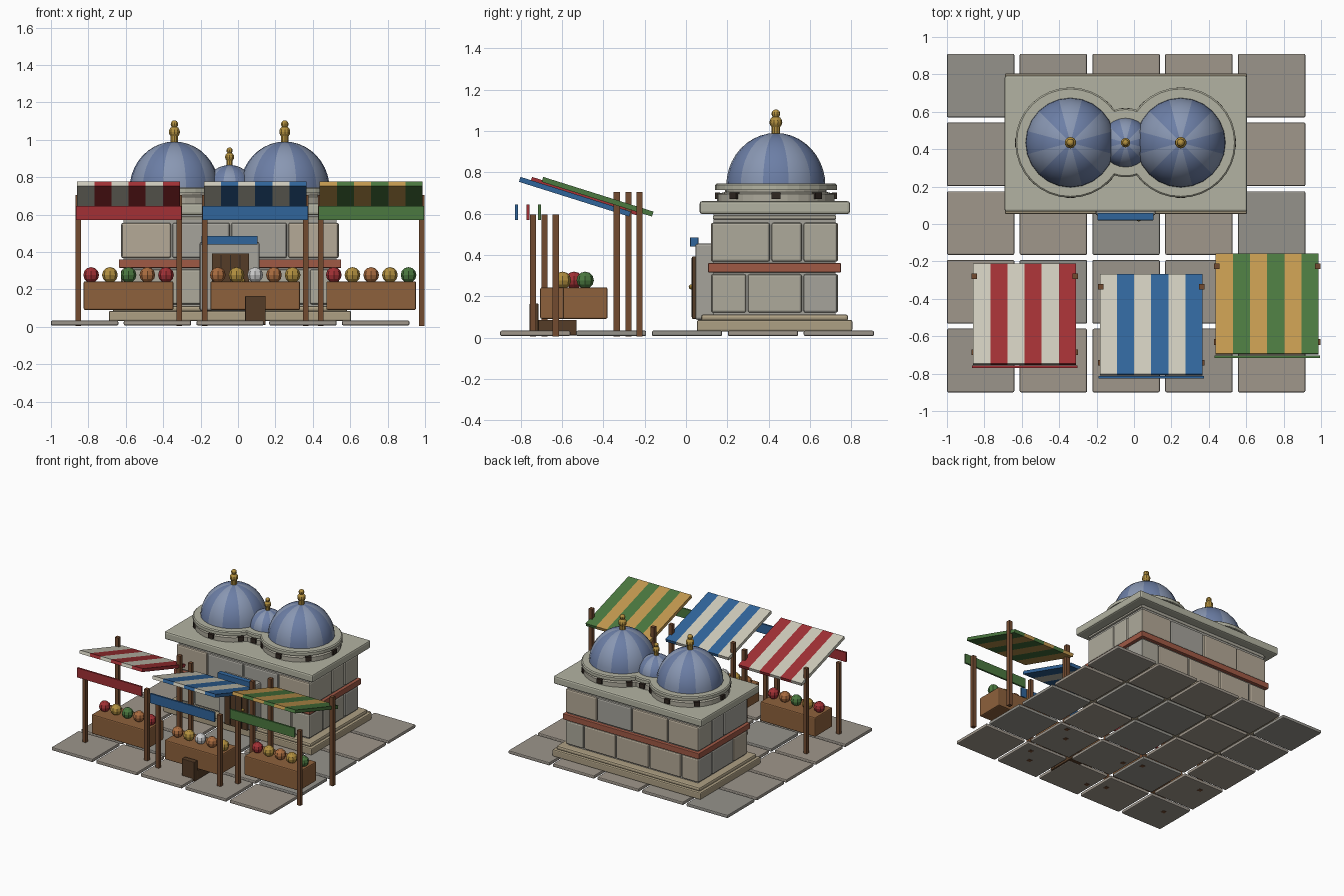
import bpy, bmesh, math, random
from mathutils import Matrix

if "Cube" in bpy.data.objects:
    bpy.data.objects.remove(bpy.data.objects["Cube"])
random.seed(3)

def mat(name, r, g, b):
    m = bpy.data.materials.new(name)
    m.diffuse_color = (r, g, b, 1)
    m.use_nodes = True
    m.node_tree.nodes["Principled BSDF"].inputs["Base Color"].default_value = m.diffuse_color
    return m

PAVE = [mat(f"paving_{i}", *c) for i, c in enumerate([(.33, .30, .26), (.30, .29, .26), (.35, .31, .26)])]
STONE = [mat(f"stone_{i}", *c) for i, c in enumerate([(.42, .40, .33), (.38, .37, .33), (.46, .40, .31)])]
PALE = mat("pale_stone", .45, .45, .36)
SAND = mat("sandstone", .42, .35, .23)
BRICK = mat("brick_red", .35, .10, .06)
DARK = mat("dark", .03, .02, .015)
WOOD = mat("wood", .17, .07, .03)
CRATE = mat("crate_wood", .27, .12, .045)
DOOR = mat("dark_wood", .09, .045, .02)
GOLD = mat("gold", .45, .28, .05)
DOME = [mat("dome_light", .25, .31, .45), mat("dome_blue", .15, .21, .38)]
CREAM = mat("cream", .62, .60, .50)
RED = mat("red", .36, .03, .035)
BLUE = mat("blue", .03, .13, .33)
GREEN = mat("green", .07, .19, .05)
AMBER = mat("amber", .55, .32, .08)
ORANGE = mat("orange", .40, .15, .05)
WHITE = mat("white", .6, .6, .58)

def finish(name, bm, mats):
    me = bpy.data.meshes.new(name)
    bm.to_mesh(me)
    bm.free()
    for m in mats:
        me.materials.append(m)
    ob = bpy.data.objects.new(name, me)
    bpy.context.collection.objects.link(ob)
    return ob

def box(name, x, y, z, m, bevel=0.0, rot=None):
    """Box from (min, max) ranges, optionally turned about its centre."""
    bm = bmesh.new()
    size = [r[1] - r[0] for r in (x, y, z)]
    bmesh.ops.create_cube(bm, size=1, matrix=Matrix.Diagonal((*size, 1)))
    ob = finish(name, bm, [m])
    ob.location = [(r[0] + r[1]) / 2 for r in (x, y, z)]
    if rot:
        ob.rotation_euler = rot
    if bevel:
        mod = ob.modifiers.new("bevel", 'BEVEL')
        mod.width, mod.segments = bevel, 2
    return ob

def lathe(name, profile, x, y, mats, seg=24, per=0):
    """Spin an (r, z) profile; per > 0 alternates materials every per segments."""
    bm = bmesh.new()
    rings = []
    for i in range(seg):
        a = 2 * math.pi * i / seg + math.pi / 2 - math.pi * per / seg
        rings.append([bm.verts.new((x + r * math.cos(a), y + r * math.sin(a), z)) for r, z in profile])
    for i in range(seg):
        p, q = rings[i], rings[(i + 1) % seg]
        for j in range(len(profile) - 1):
            f = bm.faces.new((p[j], q[j], q[j + 1], p[j + 1]))
            f.material_index = (i // per) % 2 if per else 0
            f.smooth = len(profile) > 8
    bmesh.ops.remove_doubles(bm, verts=bm.verts, dist=1e-5)
    return finish(name, bm, mats)

def ball(name, loc, r, m, u=8, v=6, sz=1):
    bm = bmesh.new()
    bmesh.ops.create_uvsphere(bm, u_segments=u, v_segments=v, radius=r)
    ob = finish(name, bm, [m])
    ob.location, ob.scale = loc, (1, 1, sz)
    return ob

# paving slabs
for i in range(5):
    for j in range(5):
        cx, cy = -.82 + .389 * i, -.73 + .3675 * j
        box("paving_slab", (cx - .18, cx + .18), (cy - .17, cy + .17), (.007, .033),
            random.choice(PAVE), .007)

# building core, plinth, band and roof slab
X0, X1, Y0, Y1 = -.625, .54, .12, .737
box("plinth", (-.69, .605), (.053, .805), (.03, .085), SAND, .008)
box("plinth_step", (-.67, .585), (.073, .785), (.08, .112), SAND, .012)
box("wall_core", (X0 + .014, X1 - .014), (Y0 + .014, Y1 - .014), (.1, .61), STONE[1])
box("brick_band", (-.637, .552), (.107, .75), (.315, .36), BRICK, .004)
box("roof_moulding", (X0, X1), (Y0 + .01, Y1 - .01), (.572, .59), STONE[0], .006)
box("roof_slab", (-.692, .605), (.066, .794), (.598, .66), PALE, .012)

# stone courses on all four walls
G, D = .004, .05
courses = [((.12, .307), [X0, -.47, -.19, .10, .38, X1], [Y0, .295, .565, Y1]),
           ((.367, .556), [X0, -.355, -.04, .265, X1], [Y0, .41, .565, Y1])]
for z, xs, ys in courses:
    for a, b in zip(xs, xs[1:]):
        for y in ((Y0, Y0 + D), (Y1 - D, Y1)):
            box("wall_block", (a + G, b - G), y, z, random.choice(STONE), .011)
    for a, b in zip(ys, ys[1:]):
        for x in ((X0, X0 + D), (X1 - D, X1)):
            box("wall_block", x, (a + G, b - G), z, random.choice(STONE), .011)

# domes on drums with finials
def dome(x, y, r, base, ring, rise, k):
    lathe("drum", [(0, .655), (ring - .01, .655), (ring - .01, .695), (ring - .05, .705),
                   (ring - .05, .716)], x, y, [STONE[0]], 32)
    lathe("drum_cornice", [(0, .714), (ring, .714), (ring, .738), (ring - .008, .745), (0, .745)],
          x, y, [PALE], 32)
    for i in range(8):
        a = math.pi / 4 * i
        cx, cy = x + (ring - .012) * math.cos(a), y + (ring - .012) * math.sin(a)
        box("drum_window", (cx - .012, cx + .012), (cy - .022, cy + .022), (.67, .703), DARK, rot=(0, 0, a))
    prof = [(r * math.cos(t * math.pi / 20), base + rise * math.sin(t * math.pi / 20)) for t in range(11)]
    lathe("dome", prof, x, y, DOME, 24, 2)
    top = base + rise
    lathe("finial_stem", [(.021 * k, top - .015), (.021 * k, top + .03 * k), (0, top + .03 * k)], x, y, [GOLD], 10)
    ball("finial_ball", (x, y, top + .052 * k), .031 * k, GOLD, 10, 8)
    ball("finial_tip", (x, y, top + .093 * k), .021 * k, GOLD, 10, 8)

dome(-.34, .435, .24, .735, .295, .255, 1)
dome(.25, .435, .24, .735, .295, .255, 1)
dome(-.045, .435, .132, .735, .185, .13, .82)

# doorway
box("door_surround", (-.205, .115), (.045, .14), (.085, .455), STONE[1], .012)
box("door", (-.14, .06), (.03, .06), (.09, .393), DOOR, .003)
for x in (-.09, -.04, .01):
    box("door_gap", (x - .003, x + .003), (.027, .04), (.10, .385), DARK)
ball("door_knob", (.025, .025, .245), .012, GOLD)
box("door_canopy", (-.195, .105), (.02, .06), (.44, .485), BLUE, .003)

# market stalls
SLOPE = -.305
def stall(x, y, cloth, light, fruit):
    w = .55 / 6
    for i in range(6):
        a = x - .275 + w * i
        # centred strips turn about the same axis, so they form one cloth
        box("awning_stripe", (a, a + w), (y - .28, y + .28), (.669, .694),
            (light, cloth)[i % 2], rot=(SLOPE, 0, 0))
    box("awning_valance", (x - .282, x + .282), (y - .289, y - .275), (.57, .645), cloth)
    for s in (-1, 1):
        px = x + .27 * s
        for dy, h in ((-.203, .595), (.203, .705)):
            box("stall_post", (px - .015, px + .015), (y + dy - .015, y + dy + .015), (.005, h), WOOD)
    cy = y - .06
    box("stall_crate", (x - .24, x + .24), (cy - .108, cy + .108), (.09, .243), CRATE, .008)
    for i, m in enumerate(fruit):
        ball("fruit", (x - .2 + .1 * i, cy, .277), .042, m)

stall(-.585, -.482, RED, CREAM, (RED, GOLD, GREEN, ORANGE, RED))
stall(.092, -.538, BLUE, CREAM, (ORANGE, GOLD, WHITE, ORANGE, GOLD))
stall(.712, -.428, GREEN, AMBER, (RED, GOLD, ORANGE, GOLD, GREEN))

# small stool in front of the middle stall
box("stool_back", (.038, .148), (-.757, -.715), (.01, .165), DOOR, .004)
box("stool_seat", (.038, .148), (-.715, -.53), (.01, .085), DOOR, .004)
